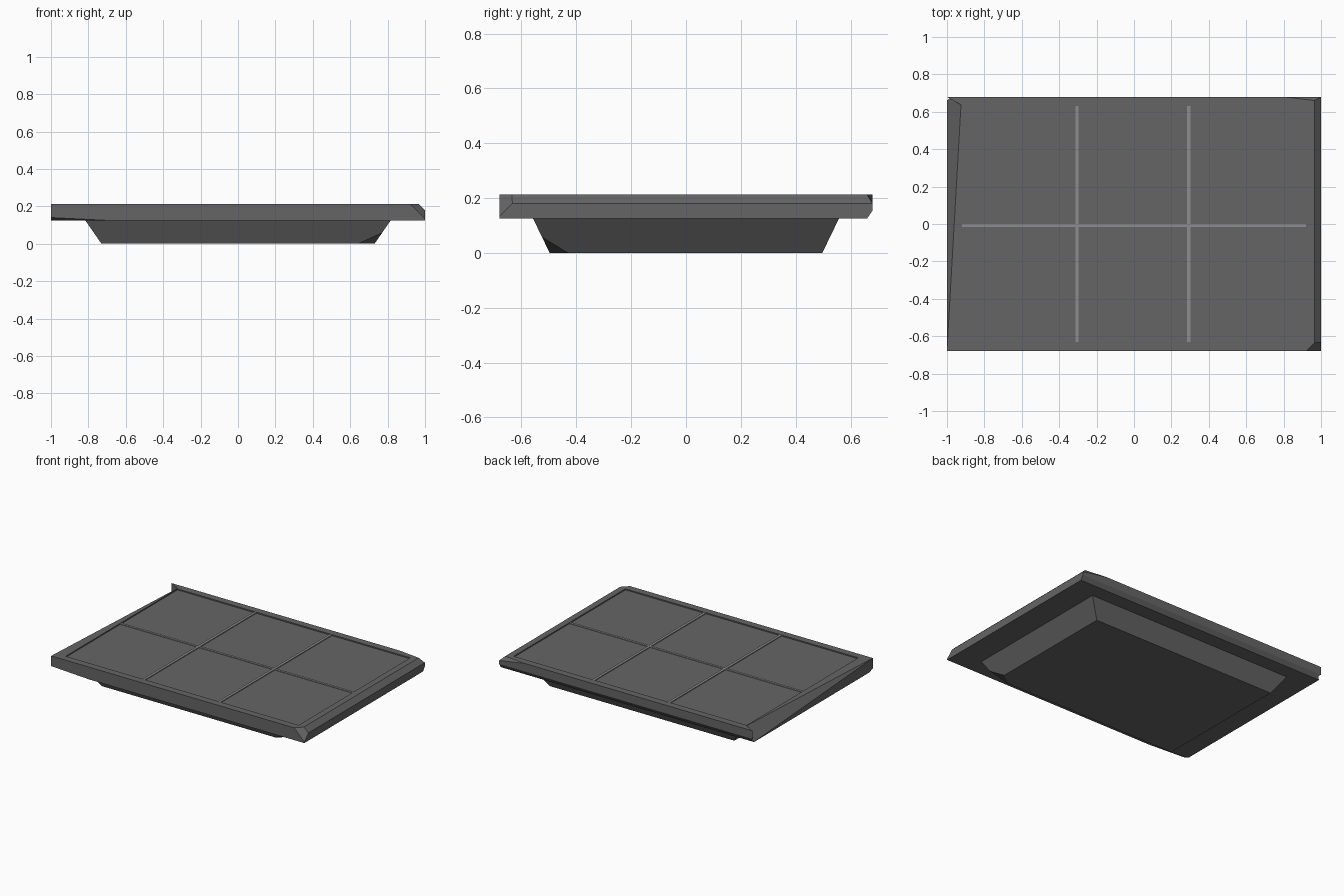
import bpy, bmesh
from mathutils import Vector

if "Cube" in bpy.data.objects:
    bpy.data.objects.remove(bpy.data.objects["Cube"])


def material(name, v):
    m = bpy.data.materials.new(name)
    m.diffuse_color = (v, v, v, 1)
    m.use_nodes = True
    m.node_tree.nodes["Principled BSDF"].inputs["Base Color"].default_value = m.diffuse_color
    return m


DARK = material("dark_grey", 0.13)
LIGHT = material("light_grey", 0.27)


def finish(bm, name, mat):
    bmesh.ops.recalc_face_normals(bm, faces=bm.faces[:])
    me = bpy.data.meshes.new(name)
    bm.to_mesh(me)
    bm.free()
    me.materials.append(mat)
    ob = bpy.data.objects.new(name, me)
    bpy.context.collection.objects.link(ob)
    return ob


def solid(points, faces):
    bm = bmesh.new()
    vs = [bm.verts.new(p) for p in points]
    for f in faces:
        bm.faces.new([vs[i] for i in f])
    bmesh.ops.recalc_face_normals(bm, faces=bm.faces[:])
    return bm


def box(name, x0, x1, y0, y1, z0, z1, mat):
    bm = bmesh.new()
    bmesh.ops.create_cube(bm, size=1)
    for v in bm.verts:
        v.co = ((x0 + x1) / 2 + v.co.x * (x1 - x0),
                (y0 + y1) / 2 + v.co.y * (y1 - y0),
                (z0 + z1) / 2 + v.co.z * (z1 - z0))
    return finish(bm, name, mat)


def chip(bm, centre, a, b, c):
    """Slice off everything beyond the plane a-b-c, away from the centre."""
    a, b, c = Vector(a), Vector(b), Vector(c)
    n = (b - a).cross(c - a).normalized()
    if n.dot(Vector(centre) - a) > 0:
        n = -n
    res = bmesh.ops.bisect_plane(bm, geom=bm.verts[:] + bm.edges[:] + bm.faces[:],
                                 dist=1e-5, plane_co=a, plane_no=n, clear_outer=True)
    edges = [e for e in res["geom_cut"]
             if isinstance(e, bmesh.types.BMEdge) and e.is_boundary]
    bmesh.ops.contextual_create(bm, geom=edges)


X, Y, ZB, ZT = 1.0, 0.68, 0.125, 0.213

# Slab, with the left rim sloping away towards the back
bm = solid([(-X, -Y, ZB), (X, -Y, ZB), (X, Y, ZB), (-X, Y, ZB),
            (-X, -Y, ZT), (X, -Y, ZT), (X, Y, ZT), (-X, Y, ZT),
            (-0.925, 0.637, ZT)],
           [(0, 1, 2, 3), (0, 1, 5, 4), (1, 2, 6, 5), (2, 3, 7, 6),
            (0, 4, 3), (4, 8, 3), (8, 7, 3), (4, 5, 6, 7, 8)])
mid = (0, 0, 0.17)
# Right top edge, back bottom edge, then the chipped corners
chip(bm, mid, (0.965, 0, ZT), (0.965, 0.5, ZT), (1, 0, 0.18))
chip(bm, mid, (0, Y, 0.155), (0.5, Y, 0.155), (0, 0.66, ZB))
chip(bm, mid, (0.92, -Y, ZT), (0.96, -0.64, ZT), (1, -Y, 0.133))
chip(bm, mid, (0.8, Y, ZT), (0.965, 0.66, ZT), (1, Y, 0.18))
chip(bm, mid, (-1, -Y, 0.14), (-0.7, -Y, ZB), (-1, -0.64, ZB))
slab = finish(bm, "slab", DARK)

# Shallow recess in the top
cutter = box("recess_cutter", -0.92, 0.92, -0.63, 0.63, ZT - 0.008, ZT + 0.1, DARK)
cutter.hide_render = True
cutter.display_type = 'WIRE'
mod = slab.modifiers.new("recess", 'BOOLEAN')
mod.operation = 'DIFFERENCE'
mod.solver = 'EXACT'
mod.object = cutter

# Dividing strips between the six panels
for i, x in enumerate((-0.305, 0.292)):
    box(f"cross_strip_{i + 1}", x - 0.009, x + 0.009, -0.63, 0.63,
        ZT - 0.012, ZT - 0.002, LIGHT)
box("long_strip", -0.92, 0.92, -0.015, 0.001, ZT - 0.012, ZT - 0.003, LIGHT)

# Tapered base with one chipped bottom corner
ring = [(-1, -1), (1, -1), (1, 1), (-1, 1)]
bm = solid([(sx * 0.73, sy * 0.497, 0) for sx, sy in ring] +
           [(sx * 0.82, sy * 0.56, ZB + 0.005) for sx, sy in ring],
           [(0, 1, 2, 3), (4, 5, 6, 7)] +
           [(i, (i + 1) % 4, (i + 1) % 4 + 4, i + 4) for i in range(4)])
chip(bm, (0, 0, 0.06), (0.64, -0.497, 0), (0.73, -0.43, 0), (0.773, -0.527, 0.06))
finish(bm, "base", DARK)
